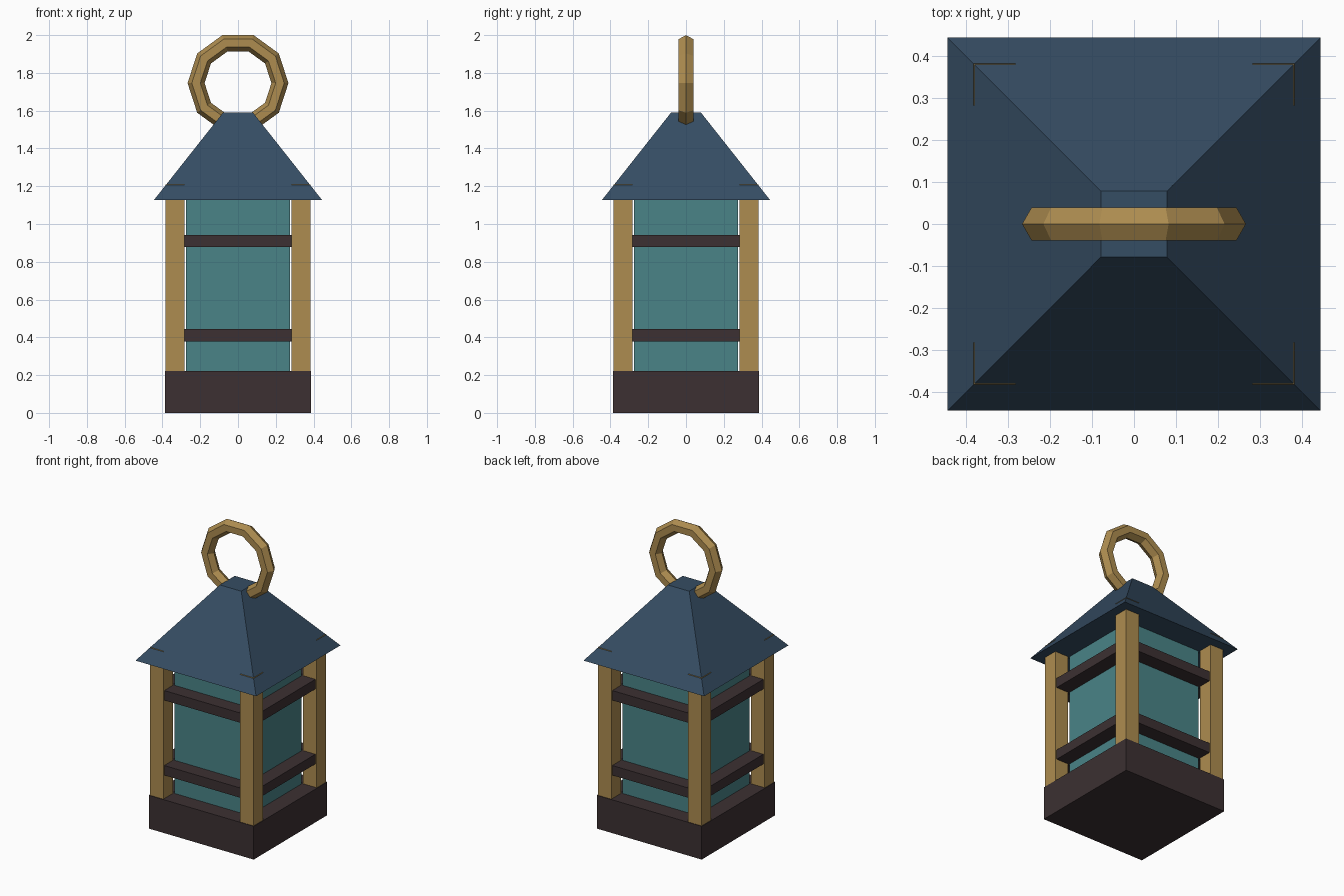
import bpy, math

cube = bpy.data.objects.get("Cube")
if cube:
    bpy.data.objects.remove(cube, do_unlink=True)


def material(name, rgb):
    m = bpy.data.materials.new(name)
    m.use_nodes = True
    m.diffuse_color = (*rgb, 1)
    m.node_tree.nodes["Principled BSDF"].inputs["Base Color"].default_value = (*rgb, 1)
    return m


BRASS = material("brass", (0.42, 0.265, 0.08))
GLASS = material("teal glass", (0.068, 0.23, 0.245))
IRON = material("dark iron", (0.045, 0.03, 0.032))
SLATE = material("slate blue", (0.036, 0.074, 0.125))


def finish(obj, name, mat):
    obj.name = name
    obj.data.materials.append(mat)
    return obj


def box(name, mat, low, high):
    """Axis-aligned box between two corners."""
    centre = [(a + b) / 2 for a, b in zip(low, high)]
    bpy.ops.mesh.primitive_cube_add(size=1, location=centre)
    obj = finish(bpy.context.object, name, mat)
    for v in obj.data.vertices:
        v.co = [c * (b - a) for c, a, b in zip(v.co, low, high)]
    return obj


BASE_TOP, EAVES, ROOF_TOP = 0.222, 1.127, 1.59
POST_IN, POST_OUT = 0.283, 0.383
PANE = 0.276

# Base block and glass body
box("base", IRON, (-0.387, -0.387, 0), (0.387, 0.387, BASE_TOP))
box("glass_body", GLASS, (-PANE, -PANE, BASE_TOP), (PANE, PANE, EAVES + 0.01))

# Corner posts, their tops just piercing the roof
for sx, x_name in ((-1, "right"), (1, "left")):
    for sy, y_name in ((-1, "front"), (1, "back")):
        xs = sorted((sx * POST_IN, sx * POST_OUT))
        ys = sorted((sy * POST_IN, sy * POST_OUT))
        box(f"{y_name}_{x_name}_post", BRASS,
            (xs[0], ys[0], BASE_TOP), (xs[1], ys[1], 1.209))

# Horizontal rails between the posts, two on each side
for level, z in (("lower", 0.378), ("upper", 0.878)):
    for i, side in enumerate(("front", "left", "back", "right")):
        rail = box(f"{level}_{side}_rail", IRON,
                   (-POST_IN, -0.05, z), (POST_IN, 0.05, z + 0.065))
        angle = i * math.pi / 2
        rail.rotation_euler.z = angle
        rail.location.x = 0.323 * math.sin(angle)
        rail.location.y = -0.323 * math.cos(angle)

# Truncated pyramid roof
bpy.ops.mesh.primitive_cone_add(
    vertices=4, radius1=0.445 * math.sqrt(2), radius2=0.079 * math.sqrt(2),
    depth=ROOF_TOP - EAVES, location=(0, 0, (EAVES + ROOF_TOP) / 2),
    rotation=(0, 0, math.pi / 4))
finish(bpy.context.object, "roof", SLATE)

# Faceted carrying ring
bpy.ops.mesh.primitive_torus_add(
    major_segments=10, minor_segments=6, major_radius=0.222, minor_radius=0.045,
    location=(0, 0, 1.746), rotation=(math.pi / 2, 0, 0))
finish(bpy.context.object, "carrying_ring", BRASS)
bpy.ops.object.shade_flat()
